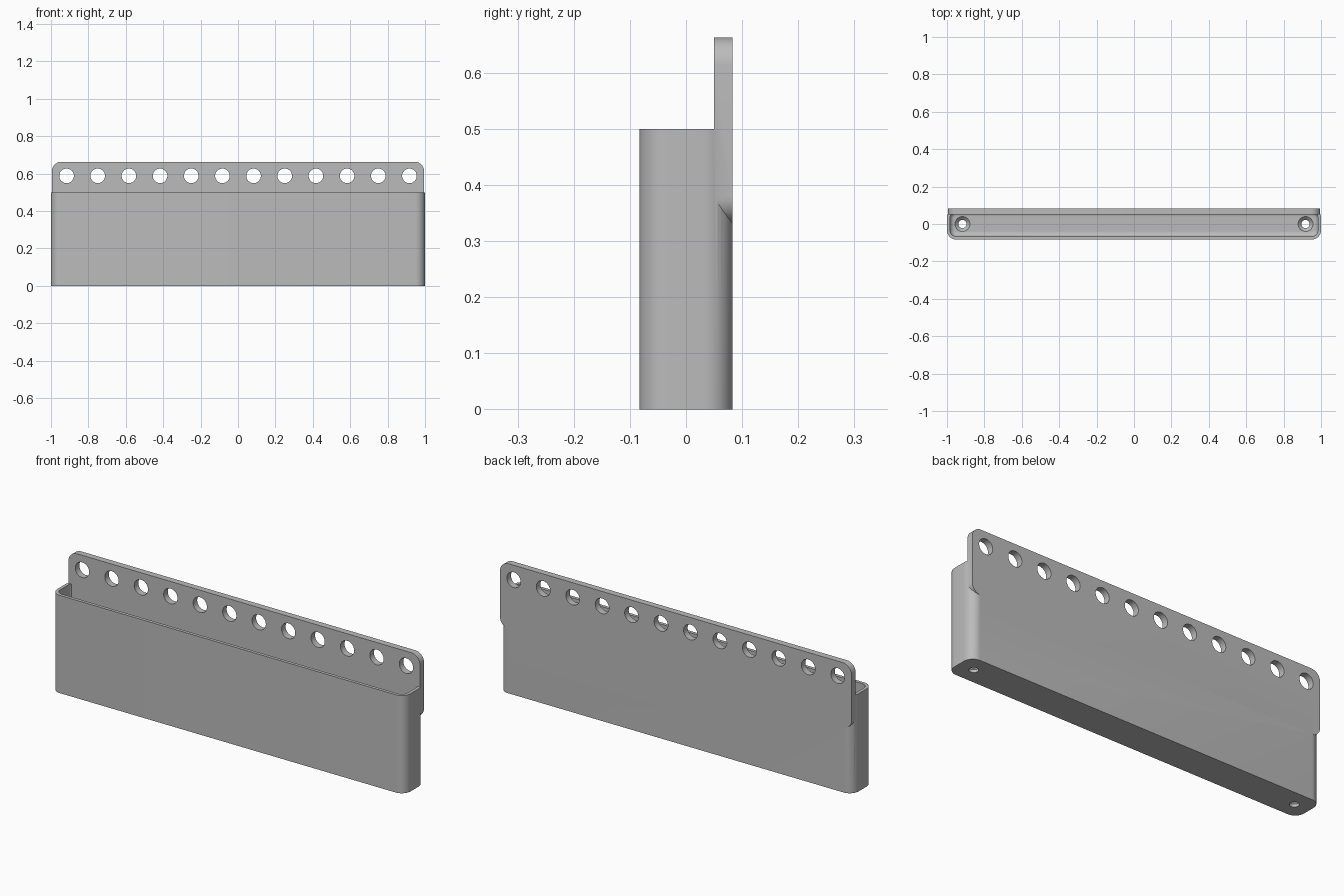
import bpy
import bmesh
from math import radians
from mathutils import Matrix, Vector

default = bpy.data.objects.get("Cube")
if default:
    bpy.data.objects.remove(default, do_unlink=True)

grey = bpy.data.materials.new("plain grey")
grey.use_nodes = True
grey.diffuse_color = (0.5, 0.5, 0.5, 1)
grey.node_tree.nodes["Principled BSDF"].inputs["Base Color"].default_value = (0.5, 0.5, 0.5, 1)


def finish(bm, name):
    bmesh.ops.recalc_face_normals(bm, faces=bm.faces)
    mesh = bpy.data.meshes.new(name)
    bm.to_mesh(mesh)
    bm.free()
    mesh.materials.append(grey)
    obj = bpy.data.objects.new(name, mesh)
    bpy.context.collection.objects.link(obj)
    return obj


def rounded_box(name, lo, hi, axis, radius, floor_fillet=0):
    """Box whose edges along one axis are rounded, with an optional fillet round its floor."""
    lo, hi = Vector(lo), Vector(hi)
    bm = bmesh.new()
    bmesh.ops.create_cube(bm, size=1)
    for v in bm.verts:
        v.co = Vector([(a + b) / 2 + c * (b - a) for a, b, c in zip(lo, hi, v.co)])
    edges = [e for e in bm.edges
             if abs((e.verts[0].co - e.verts[1].co).normalized()[axis]) > 0.9]
    bmesh.ops.bevel(bm, geom=edges, offset=radius, segments=10, profile=0.5, affect='EDGES')
    if floor_fillet:
        rim = [e for e in bm.edges if all(abs(v.co.z - lo.z) < 1e-5 for v in e.verts)]
        bmesh.ops.bevel(bm, geom=rim, offset=floor_fillet, segments=6, profile=0.5, affect='EDGES')
    return finish(bm, name)


def drill(name, centre, r_low, r_high, depth, along_y=False):
    """Cylinder or cone cutter."""
    bm = bmesh.new()
    bmesh.ops.create_cone(bm, cap_ends=True, segments=40, radius1=r_low, radius2=r_high, depth=depth)
    turn = Matrix.Rotation(radians(90), 4, 'X') if along_y else Matrix()
    bm.transform(Matrix.Translation(centre) @ turn)
    return finish(bm, name)


def combine(target, other, operation):
    mod = target.modifiers.new(operation.lower(), 'BOOLEAN')
    mod.operation = operation
    mod.solver = 'EXACT'
    mod.object = other
    with bpy.context.temp_override(object=target, active_object=target, selected_objects=[target]):
        bpy.ops.object.modifier_apply(modifier=mod.name)
    bpy.data.objects.remove(other, do_unlink=True)


BACK, WALL, FLOOR, TOP = 0.083, 0.0165, 0.033, 0.5

# Hollow bin with a filleted floor
holder = rounded_box("wall_bin", (-1, -BACK, 0), (1, BACK, TOP), 2, 0.05)
cavity = rounded_box("cavity_cutter", (-1 + WALL, -BACK + WALL, FLOOR),
                     (1 - WALL, BACK - WALL, TOP + 0.1), 2, 0.034, 0.025)
combine(holder, cavity, 'DIFFERENCE')

# Mounting plate rising from the back wall
plate = rounded_box("mounting_plate", (-0.995, 0.05, 0.33), (0.995, BACK, 0.663), 1, 0.05)
combine(holder, plate, 'UNION')

# Row of mounting holes
for i in range(12):
    x = (i - 5.5) / 6
    combine(holder, drill("mounting_hole", (x, 0.067, 0.588), 0.039, 0.039, 0.1, True), 'DIFFERENCE')

# Countersunk drain holes at both ends of the floor
for side in (-1, 1):
    x = side * 0.917
    combine(holder, drill("drain_hole", (x, 0, 0.02), 0.022, 0.022, 0.1), 'DIFFERENCE')
    combine(holder, drill("countersink", (x, 0, FLOOR), 0.022, 0.058, 0.036), 'DIFFERENCE')

# Smooth rounds, crisp edges
bpy.ops.object.select_all(action='DESELECT')
holder.select_set(True)
bpy.context.view_layer.objects.active = holder
bpy.ops.object.shade_smooth_by_angle(angle=radians(30))
